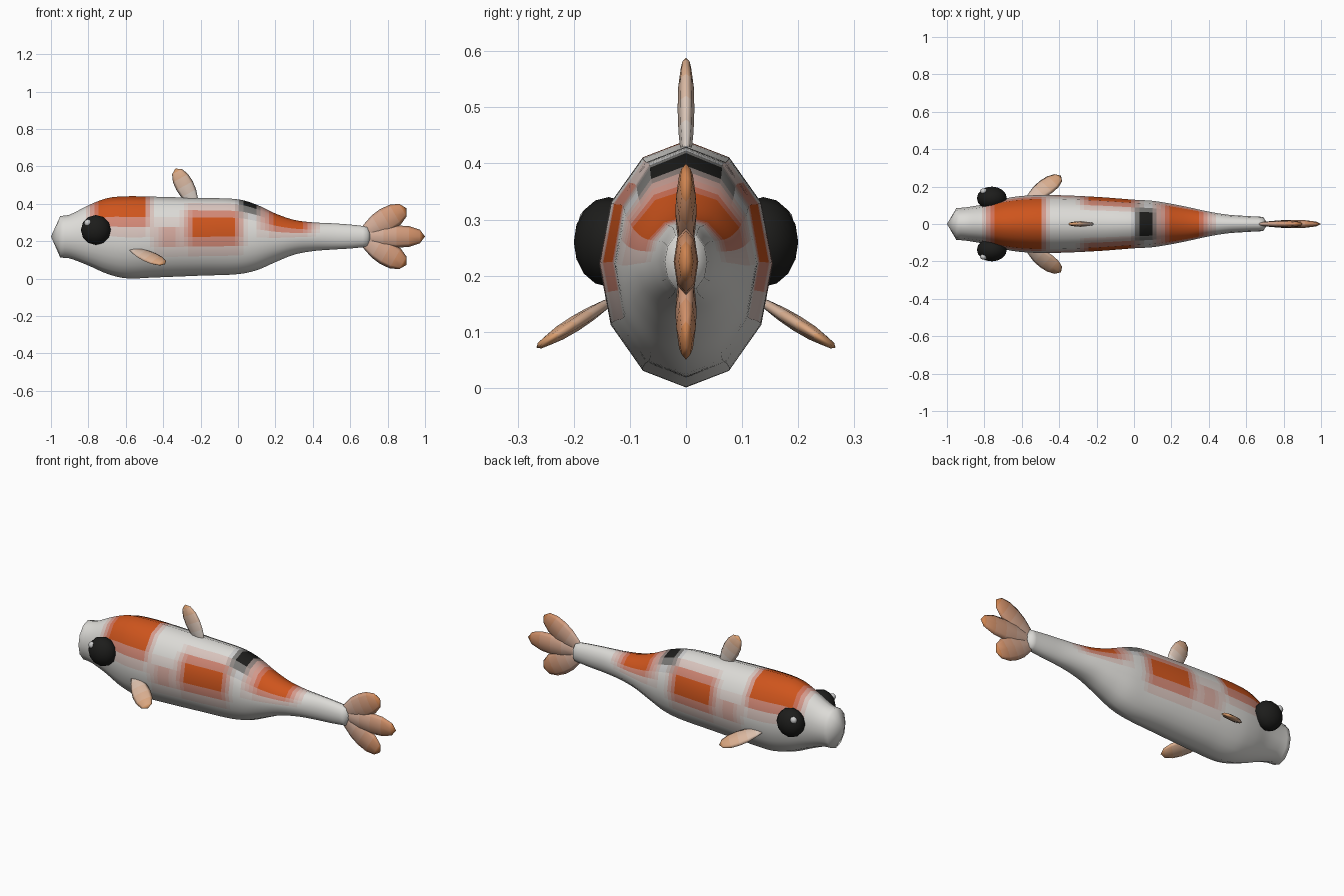
import bpy, bmesh, math
from mathutils import Vector, Matrix

if "Cube" in bpy.data.objects:
    bpy.data.objects.remove(bpy.data.objects["Cube"])

WHITE, ORANGE, BLACK = (0.72, 0.71, 0.68), (0.62, 0.09, 0.012), (0.012, 0.012, 0.011)
PEACH, RUST = (0.68, 0.33, 0.15), (0.62, 0.23, 0.08)
MATS = {}


def mix(a, b, t):
    return tuple(p + (q - p) * t for p, q in zip(a, b))


def mat(col):
    key = tuple(round(c, 3) for c in col)
    if key not in MATS:
        m = bpy.data.materials.new("paint")
        m.diffuse_color = (*key, 1)
        m.use_nodes = True
        m.node_tree.nodes["Principled BSDF"].inputs["Base Color"].default_value = m.diffuse_color
        MATS[key] = m
    return MATS[key]


def finish(name, bm, smooth=True):
    bmesh.ops.recalc_face_normals(bm, faces=bm.faces)
    for f in bm.faces:
        f.smooth = smooth
    me = bpy.data.meshes.new(name)
    bm.to_mesh(me)
    bm.free()
    ob = bpy.data.objects.new(name, me)
    bpy.context.collection.objects.link(ob)
    return ob


def loft(name, rings, start, end, colour):
    """Skin rings of points, close both ends with a point, colour(ring, side) per face."""
    bm = bmesh.new()
    vs = [[bm.verts.new(p) for p in r] for r in rings]
    a, b = bm.verts.new(start), bm.verts.new(end)
    n = len(rings[0])
    faces = []
    for j in range(n):
        k = (j + 1) % n
        faces.append((bm.faces.new((a, vs[0][j], vs[0][k])), 0, j))
        faces.append((bm.faces.new((b, vs[-1][j], vs[-1][k])), len(rings) - 1, j))
        for i in range(len(rings) - 1):
            faces.append((bm.faces.new((vs[i][j], vs[i + 1][j], vs[i + 1][k], vs[i][k])), i, j))
    slots = []
    for f, i, j in faces:
        m = mat(colour(i, j))
        if m not in slots:
            slots.append(m)
        f.material_index = slots.index(m)
    ob = finish(name, bm)
    for m in slots:
        ob.data.materials.append(m)
    return ob


# Body profile: x, top z, bottom z, half width
KEYS = [(-0.95, .335, .112, .085), (-0.9, .342, .108, .089), (-0.8, .392, .070, .106),
        (-0.7, .430, .026, .134), (-0.6, .440, .002, .150), (-0.45, .438, .006, .155),
        (-0.2, .431, .016, .145), (0.0, .424, .024, .130), (0.1, .395, .045, .124),
        (0.2, .348, .088, .108), (0.3, .314, .128, .088), (0.4, .301, .147, .066),
        (0.5, .296, .155, .050), (0.6, .289, .161, .043), (0.69, .279, .170, .038)]


def section(x):
    i = max(k for k in range(len(KEYS) - 1) if KEYS[k][0] <= x + 1e-6)
    a, b = KEYS[i], KEYS[i + 1]
    p, q = KEYS[max(i - 1, 0)], KEYS[min(i + 2, len(KEYS) - 1)]
    d = b[0] - a[0]
    t = (x - a[0]) / d
    out = []
    for c in (1, 2, 3):
        m0, m1 = (b[c] - p[c]) / (b[0] - p[0]) * d, (q[c] - a[c]) / (q[0] - a[0]) * d
        out.append((2*t**3 - 3*t**2 + 1) * a[c] + (t**3 - 2*t**2 + t) * m0
                   + (3*t**2 - 2*t**3) * b[c] + (t**3 - t**2) * m1)
    return out


def body_ring(x):
    # 12 sides, each split in half so the markings can fade
    top, bot, w = section(x)
    c, h = (top + bot) / 2, (top - bot) / 2
    pts = [Vector((x, w * math.sin(k * math.pi / 6), c + h * math.cos(k * math.pi / 6)))
           for k in range(12)]
    return [p for k in range(12) for p in (pts[k], (pts[k] + pts[(k + 1) % 12]) / 2)]


# Markings: x range, x fade, level range counted in sides from the back, strength, colour
PATCHES = [(-.75, -.51, .07, 0, 2, 1, ORANGE), (-.24, -.02, .07, 2, 3, 1, ORANGE),
           (-.39, -.34, .08, 3, 3, .7, ORANGE), (.19, .34, .11, 0, 2, 1, ORANGE),
           (.03, .09, .05, 0, 1, 1, BLACK)]
STEPS = 72
XS = [-0.95 + 1.64 * i / STEPS for i in range(STEPS + 1)]


def marking(i, j):
    x = XS[i] + 0.82 / STEPS
    lev = (j + 0.5) / 2
    lev = min(lev, 12 - lev)
    col = WHITE
    for x0, x1, fade, l0, l1, s, c in PATCHES:
        dx = max(x0 - x, x - x1, 0) / fade
        dl = max(l0 - lev, lev - l1, 0)
        w = s * max(0, 1 - dx) * max(0, 1 - dl)
        col = mix(col, c, round(w * 8) / 8)
    return col


loft("body", [body_ring(x) for x in XS], (-1, 0, .225), (.715, 0, .225), marking)


# Fins: flattened petals, pale at the root
PETAL = [(0.0, .35), (.15, .62), (.35, .9), (.55, 1), (.75, .92), (.92, .6)]


def fin(name, base, tip, side, width, thick, root, end):
    base, tip = Vector(base), Vector(tip)
    axis = tip - base
    n = axis.cross(Vector(side)).normalized()
    s = n.cross(axis).normalized()
    rings = [[base + axis * t + s * width * r * math.cos(k * math.pi / 4)
              + n * thick * r * math.sin(k * math.pi / 4) for k in range(8)] for t, r in PETAL]
    return loft(name, rings, base, tip, lambda i, j: mix(root, end, i / 5))


fin("dorsal_fin", (-.225, 0, .385), (-.335, 0, .588), (1, 0, 0), .05, .015, WHITE, PEACH)
fin("tail_fin_middle", (.66, 0, .225), (1, 0, .225), (0, 0, 1), .06, .022,
    mix(WHITE, RUST, .5), RUST)
for sgn, word in ((1, "upper"), (-1, "lower")):
    fin("tail_fin_" + word, (.66, 0, .225 + sgn * .012), (.90, 0, .225 + sgn * .152), (0, 0, 1),
        .066, .019, mix(WHITE, RUST, .5), RUST)


# Paired parts: side fins, eyes and eye highlights
def ball(name, centre, radii, segs, rings, col):
    bm = bmesh.new()
    bmesh.ops.create_uvsphere(bm, u_segments=segs, v_segments=rings, radius=1)
    bm.transform(Matrix.Translation(centre) @ Matrix.Diagonal((*radii, 1))
                 @ Matrix.Rotation(math.pi / 2, 4, 'X'))
    finish(name, bm).data.materials.append(mat(col))


for sgn, word in ((-1, "right"), (1, "left")):
    fin("side_fin_" + word, (-.57, sgn * .125, .16), (-.39, sgn * .258, .077), (1, 0, 0),
        .05, .014, mix(WHITE, PEACH, .4), PEACH)
    ball("eye_" + word, (-.76, sgn * .138, .26), (.08, .062, .08), 12, 8, BLACK)
    ball("eye_highlight_" + word, (-.803, sgn * .175, .298), (.02, .016, .02), 8, 6, (.7, .7, .7))
